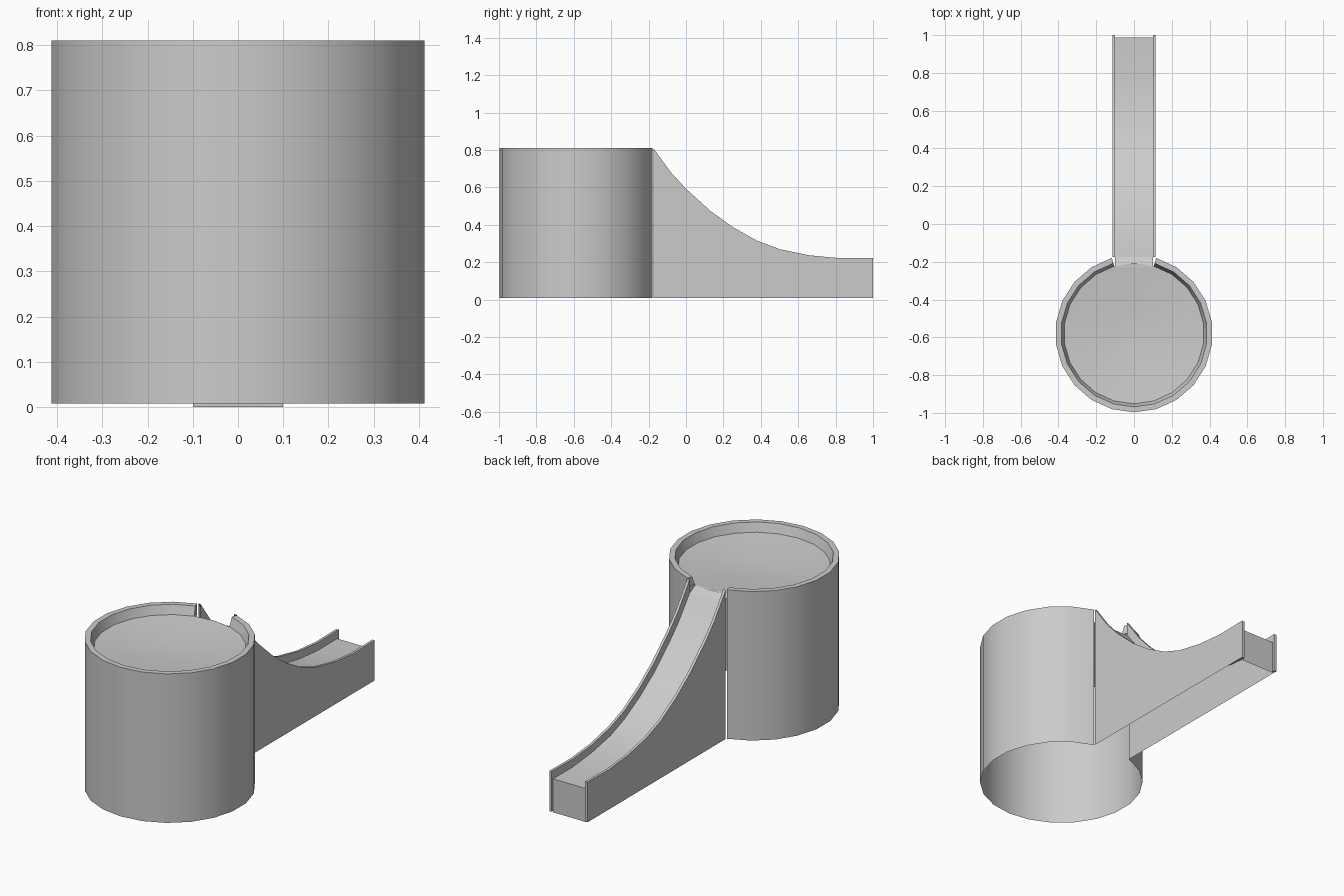
import bpy, bmesh, math

if "Cube" in bpy.data.objects:
    bpy.data.objects.remove(bpy.data.objects["Cube"])

BASE = 0.008
CY, SIDES = -0.58, 22


def make(name, verts, faces):
    mesh = bpy.data.meshes.new(name)
    mesh.from_pydata(verts, [], faces)
    bm = bmesh.new()
    bm.from_mesh(mesh)
    bmesh.ops.remove_doubles(bm, verts=bm.verts, dist=0.0001)
    bmesh.ops.recalc_face_normals(bm, faces=bm.faces)
    bm.to_mesh(mesh)
    bm.free()
    ob = bpy.data.objects.new(name, mesh)
    bpy.context.collection.objects.link(ob)
    bpy.ops.object.select_all(action='DESELECT')
    ob.select_set(True)
    bpy.context.view_layer.objects.active = ob
    bpy.ops.object.shade_smooth_by_angle(angle=math.radians(20))
    return ob


def ring_point(i, r, z):
    a = math.pi / 2 + 2 * math.pi * i / SIDES
    return (r * math.cos(a), CY + r * math.sin(a), z)


def loft(sections):
    n = len(sections[0])
    verts = [p for s in sections for p in s]
    faces = [(i * n + j, i * n + j + 1, (i + 1) * n + j + 1, (i + 1) * n + j)
             for i in range(len(sections) - 1) for j in range(n - 1)]
    return verts, faces


# Drum wall with rim and sloped inner lip, open at the back for the ramp
wall = [(0.417, BASE), (0.417, 0.76), (0.417, 0.81), (0.388, 0.81), (0.372, 0.762)]
n = len(wall)
verts, faces = loft([[ring_point(i, r, z) for r, z in wall] for i in range(1, SIDES)])
last = (SIDES - 2) * n
faces += [(1, 2, 3, 4), (last + 4, last + 3, last + 2, last + 1)]
make("drum_wall", verts, faces)

# Shallow dished floor, sinking to a small flat centre
verts, faces = loft([[ring_point(i, r, z) for i in range(SIDES + 1)]
                     for r, z in [(0.372, 0.762), (0.10, 0.735)]])
faces.append(tuple(range(SIDES + 1, 2 * SIDES + 1)))
make("drum_floor", verts, faces)

# Ramp: hollow channel lofted along its curve (y, wall top, floor height)
curve = [(-0.175, 0.81, 0.737), (-0.08, 0.68, 0.617), (0.0, 0.593, 0.535),
         (0.13, 0.475, 0.422), (0.25, 0.388, 0.34), (0.38, 0.315, 0.27),
         (0.50, 0.27, 0.226), (0.66, 0.237, 0.195), (0.82, 0.222, 0.18),
         (0.988, 0.224, 0.18)]
XO, XI = 0.114, 0.10
sections = []
for y, top, floor in curve:
    half = [(-XO, BASE), (-XO, top), (-XI, top), (-XI, floor)]
    prof = half + [(-x, z) for x, z in reversed(half)]
    sections.append([(x, y, z) for x, z in prof])
verts, faces = loft(sections)
make("ramp_channel", verts, faces)

# Short bridge from the dish to the ramp
make("ramp_bridge",
     [(-XI, -0.224, 0.762), (XI, -0.224, 0.762), (XI, -0.175, 0.737), (-XI, -0.175, 0.737)],
     [(0, 1, 2, 3)])

# End panel, set in slightly between the wall ends
make("ramp_end_panel",
     [(-XI, 0.988, 0), (XI, 0.988, 0), (XI, 0.988, 0.18), (-XI, 0.988, 0.18)], [(0, 1, 2, 3)])

# Upright wall ends
for side, s in (("left", -1), ("right", 1)):
    v = [(s * x, y, z) for z in (BASE, 0.224) for x, y in
         ((XI, 0.988), (XO, 0.988), (XO, 1.0), (XI, 1.0))]
    make("ramp_wall_end_" + side, v,
         [(0, 1, 2, 3), (4, 5, 6, 7), (1, 2, 6, 5), (2, 3, 7, 6), (3, 0, 4, 7)])
